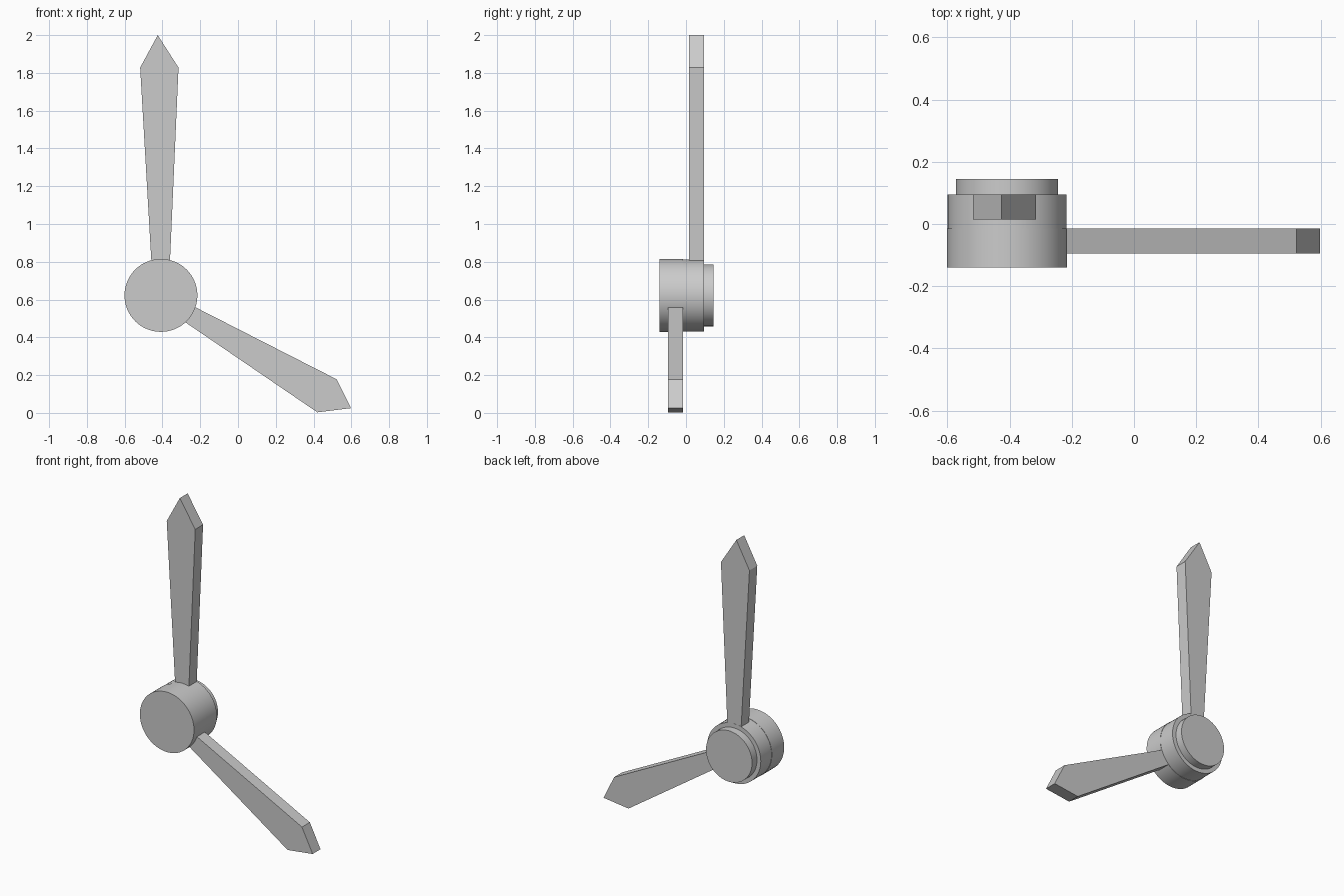
import bpy
import bmesh
import math
from mathutils import Matrix, Vector

cube = bpy.data.objects.get("Cube")
if cube:
    bpy.data.objects.remove(cube, do_unlink=True)

HUB_X, HUB_Z = -0.408, 0.622

grey = bpy.data.materials.new("light grey")
grey.use_nodes = True
grey.diffuse_color = (0.6, 0.6, 0.6, 1)
grey.node_tree.nodes["Principled BSDF"].inputs["Base Color"].default_value = (0.6, 0.6, 0.6, 1)


def finish(name, bm):
    bmesh.ops.recalc_face_normals(bm, faces=bm.faces)
    mesh = bpy.data.meshes.new(name)
    bm.to_mesh(mesh)
    bm.free()
    mesh.materials.append(grey)
    obj = bpy.data.objects.new(name, mesh)
    bpy.context.collection.objects.link(obj)
    return obj


def disc(name, radius, front, back):
    """Round disc on the hub axis, running along y."""
    bm = bmesh.new()
    place = Matrix.Translation((HUB_X, (front + back) / 2, HUB_Z)) @ Matrix.Rotation(math.pi / 2, 4, 'X')
    bmesh.ops.create_cone(bm, cap_ends=True, segments=64, radius1=radius,
                          radius2=radius, depth=back - front, matrix=place)
    obj = finish(name, bm)
    bpy.ops.object.select_all(action='DESELECT')
    obj.select_set(True)
    bpy.context.view_layer.objects.active = obj
    bpy.ops.object.shade_smooth_by_angle(angle=math.radians(35))


def hand(name, outline, front, back):
    """Flat pointed hand extruded from an x-z outline."""
    bm = bmesh.new()
    face = bm.faces.new([bm.verts.new((x, front, z)) for x, z in outline])
    grown = bmesh.ops.extrude_face_region(bm, geom=[face])
    verts = [v for v in grown["geom"] if isinstance(v, bmesh.types.BMVert)]
    bmesh.ops.translate(bm, verts=verts, vec=Vector((0, back - front, 0)))
    finish(name, bm)


# Hub: front drum, rear drum and the smaller mounting disc behind
disc("hub_front", 0.193, -0.14, -0.015)
disc("hub_rear", 0.191, -0.015, 0.095)
disc("mounting_disc", 0.164, 0.095, 0.145)

# Hands, with their roots buried in the hub
hand("long_hand", [(-0.455, 0.74), (-0.518, 1.828), (-0.425, 2.0),
                   (-0.315, 1.828), (-0.363, 0.74)], 0.015, 0.0945)
hand("short_hand", [(-0.29, 0.592), (0.522, 0.178), (0.598, 0.025),
                    (0.42, 0.003), (-0.335, 0.518)], -0.095, -0.015)
